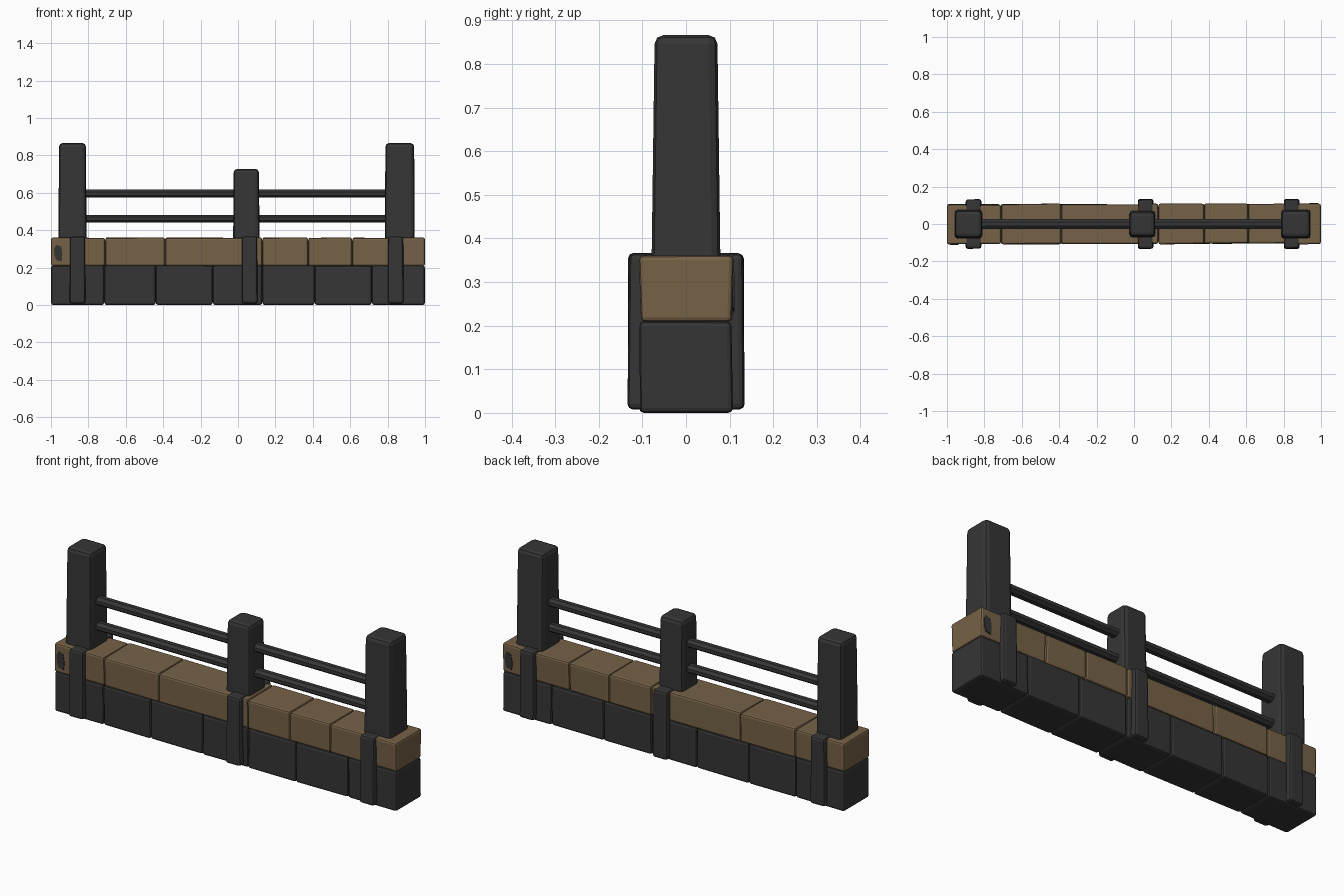
import bpy, bmesh, math, random
from mathutils import Vector

if "Cube" in bpy.data.objects:
    bpy.data.objects.remove(bpy.data.objects["Cube"])

random.seed(4)


def material(name, rgb):
    m = bpy.data.materials.new(name)
    m.diffuse_color = (*rgb, 1)
    m.use_nodes = True
    m.node_tree.nodes["Principled BSDF"].inputs["Base Color"].default_value = m.diffuse_color
    return m


IRON = material("charcoal", (0.036, 0.036, 0.037))
BROWN = material("brown_stone", (0.182, 0.122, 0.063))
SEAM = material("seam_black", (0.012, 0.012, 0.012))


def finish(bm, name, mat):
    bmesh.ops.recalc_face_normals(bm, faces=bm.faces)
    me = bpy.data.meshes.new(name)
    bm.to_mesh(me)
    bm.free()
    me.materials.append(mat)
    ob = bpy.data.objects.new(name, me)
    bpy.context.collection.objects.link(ob)
    return ob


def block(name, lo, hi, mat, bevel=0.0, segments=1, jitter=0.0, top=(1, 1)):
    """Bevelled box between two corners, with optional uneven corners and tapered top."""
    lo, hi = Vector(lo), Vector(hi)
    mid, size = (lo + hi) / 2, hi - lo
    bm = bmesh.new()
    bmesh.ops.create_cube(bm, size=1)
    for v in bm.verts:
        t = top if v.co.z > 0 else (1, 1)
        v.co = Vector((mid.x + v.co.x * size.x * t[0],
                       mid.y + v.co.y * size.y * t[1],
                       mid.z + v.co.z * size.z))
        v.co.y += random.uniform(-jitter, jitter)
        if v.co.z > mid.z:
            v.co.z += random.uniform(-jitter, jitter) * 0.5
    if bevel:
        bmesh.ops.bevel(bm, geom=bm.edges[:], offset=bevel, segments=segments,
                        profile=0.5, affect='EDGES', clamp_overlap=True)
    return finish(bm, name, mat)


def rail(name, x0, x1, z, ry, rz):
    """Eight-sided flattened bar along x."""
    bm = bmesh.new()
    rings = []
    for x in (x0, x1):
        rings.append([bm.verts.new((x, ry * math.cos(a), z + rz * math.sin(a)))
                      for a in (math.pi / 8 + i * math.pi / 4 for i in range(8))])
    for i in range(8):
        j = (i + 1) % 8
        bm.faces.new((rings[0][i], rings[0][j], rings[1][j], rings[1][i]))
    bm.faces.new(rings[0])
    bm.faces.new(rings[1])
    return finish(bm, name, IRON)


# Dark core that shows only in the joints between the stones
block("joint_core", (-0.985, -0.094, 0.012), (0.985, 0.094, 0.346), SEAM)

# Lower course of dark stones
xs = [-1, -0.715, -0.44, -0.135, 0.13, 0.41, 0.715, 1]
for a, b in zip(xs, xs[1:]):
    block("base_stone", (a + 0.001, -0.105, 0.0), (b - 0.001, 0.105, 0.211),
          IRON, 0.011, 2, 0.003)

# Upper course of brown stones
xs = [-1, -0.71, -0.39, 0.03, 0.13, 0.375, 0.61, 0.81, 1]
for a, b in zip(xs, xs[1:]):
    block("cap_stone", (a + 0.001, -0.106, 0.209), (b - 0.001, 0.106, 0.36),
          BROWN, 0.010, 2, 0.004)

# Straps clamped on both faces of the wall
for x in (-0.858, 0.062, 0.843):
    for s in (-1, 1):
        y0, y1 = sorted((s * 0.06, s * 0.133))
        block("strap", (x - 0.042, y0, 0.008), (x + 0.042, y1, 0.366),
              IRON, 0.012, 2, 0.002, (0.96, 0.95))

# Posts: lower shaft with a slightly narrowing head
for name, x0, x1, z, y in (("left_post", -0.96, -0.81, 0.866, 0.079),
                           ("middle_post", -0.026, 0.115, 0.728, 0.072),
                           ("right_post", 0.785, 0.945, 0.866, 0.079)):
    block(name, (x0, -y, 0.34), (x1, y, z), IRON, 0.02, 2, 0.0, (0.96, 0.91))

# Rails between the posts
for z in (0.595, 0.461):
    rail("left_rail", -0.84, 0.0, z, 0.03, 0.023)
    rail("right_rail", 0.09, 0.82, z, 0.03, 0.023)

# Chipped dark patch on the end stones, repeated half a turn around
chip = [(-0.984, 0.30), (-0.972, 0.322), (-0.945, 0.312), (-0.939, 0.27),
        (-0.943, 0.232), (-0.972, 0.24), (-0.981, 0.265)]
for s in (1, -1):
    bm = bmesh.new()
    face = bm.faces.new([bm.verts.new((s * x, -s * 0.111, z)) for x, z in chip])
    ext = bmesh.ops.extrude_face_region(bm, geom=[face])
    for v in ext["geom"]:
        if isinstance(v, bmesh.types.BMVert):
            v.co.y += s * 0.009
    finish(bm, "chipped_patch", IRON)
